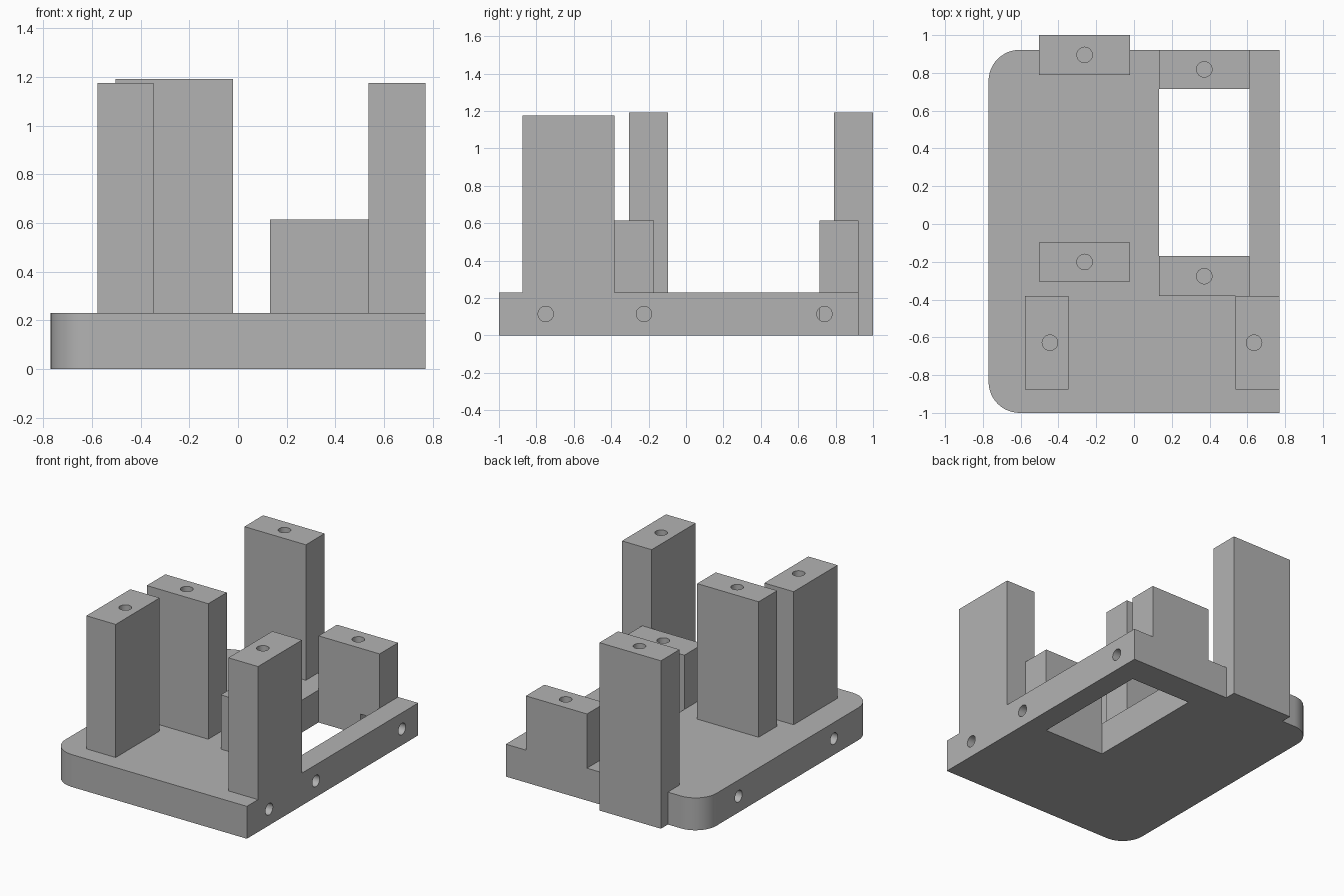
import bpy, bmesh, math
from mathutils import Matrix, Vector

if "Cube" in bpy.data.objects:
    bpy.data.objects.remove(bpy.data.objects["Cube"], do_unlink=True)

grey = bpy.data.materials.new("plain grey")
grey.use_nodes = True
grey.diffuse_color = (0.45, 0.45, 0.45, 1)
grey.node_tree.nodes["Principled BSDF"].inputs["Base Color"].default_value = (0.45, 0.45, 0.45, 1)


def add_object(name, bm):
    mesh = bpy.data.meshes.new(name)
    bm.to_mesh(mesh)
    bm.free()
    mesh.materials.append(grey)
    obj = bpy.data.objects.new(name, mesh)
    bpy.context.collection.objects.link(obj)
    return obj


def box_mesh(x, y, z):
    bm = bmesh.new()
    bmesh.ops.create_cube(bm, size=1)
    size = Vector((x[1] - x[0], y[1] - y[0], z[1] - z[0]))
    centre = Vector((sum(x), sum(y), sum(z))) / 2
    bmesh.ops.transform(bm, verts=bm.verts,
                        matrix=Matrix.Translation(centre) @ Matrix.Diagonal(size.to_4d()))
    return bm


def combine(target, tool, operation):
    mod = target.modifiers.new(tool.name, "BOOLEAN")
    mod.operation = operation
    mod.solver = "EXACT"
    mod.object = tool
    bpy.context.view_layer.objects.active = target
    bpy.ops.object.modifier_apply(modifier=mod.name)
    bpy.data.objects.remove(tool, do_unlink=True)


def drill(target, mouth, axis):
    """Blind screw hole running from the mouth along the axis."""
    direction = Vector(axis)
    bm = bmesh.new()
    bmesh.ops.create_cone(bm, cap_ends=True, segments=32, radius1=HOLE_RADIUS,
                          radius2=HOLE_RADIUS, depth=2 * HOLE_DEPTH)
    turn = direction.to_track_quat("Z", "Y").to_matrix().to_4x4()
    bmesh.ops.transform(bm, verts=bm.verts, matrix=Matrix.Translation(mouth) @ turn)
    combine(target, add_object("hole_cutter", bm), "DIFFERENCE")


HOLE_RADIUS, HOLE_DEPTH = 0.041, 0.31
SIDE, DECK = 0.77, 0.23
SUNK = 0.1

# Base plate with two rounded corners
bm = box_mesh((-SIDE, SIDE), (-1, 0.922), (0, DECK))
corners = [e for e in bm.edges if all(v.co.x < 0 for v in e.verts)
           and abs(e.verts[0].co.z - e.verts[1].co.z) > 0.1]
bmesh.ops.bevel(bm, geom=corners, offset=0.165, segments=12, profile=0.5, affect="EDGES")
frame = add_object("mounting_frame", bm)

# Rectangular window
window = add_object("window_cutter", box_mesh((0.132, 0.612), (-0.17, 0.715), (-0.1, 0.5)))
combine(frame, window, "DIFFERENCE")

# Posts: name, x range, y range, bottom, top, sideways shift of the screw hole
posts = [
    ("front_right_post", (-0.578, -0.348), (-0.875, -0.382), SUNK, 1.175, 0.018),
    ("front_left_post", (0.537, SIDE), (-0.875, -0.382), SUNK, 1.175, -0.018),
    ("middle_tall_post", (-0.503, -0.02), (-0.305, -0.097), SUNK, 1.192, 0),
    ("back_tall_post", (-0.503, -0.02), (0.79, 1), 0, 1.192, 0),
    ("middle_short_post", (0.132, 0.612), (-0.382, -0.17), SUNK, 0.615, 0),
    ("back_short_post", (0.132, 0.612), (0.715, 0.922), SUNK, 0.615, 0),
]
for name, x, y, bottom, top, shift in posts:
    post = add_object(name, box_mesh(x, y, (bottom, top)))
    combine(frame, post, "UNION")
    drill(frame, Vector((sum(x) / 2 + shift, sum(y) / 2, top)), (0, 0, -1))

# Screw holes in both long sides
for side, places in ((1, (-0.75, -0.225, 0.74)), (-1, (-0.56, 0.51))):
    for y in places:
        drill(frame, Vector((side * SIDE, y, DECK / 2)), (-side, 0, 0))

# Smooth curved walls, sharp edges elsewhere
bpy.ops.object.select_all(action="DESELECT")
frame.select_set(True)
bpy.context.view_layer.objects.active = frame
bpy.ops.object.shade_smooth_by_angle(angle=math.radians(30))
